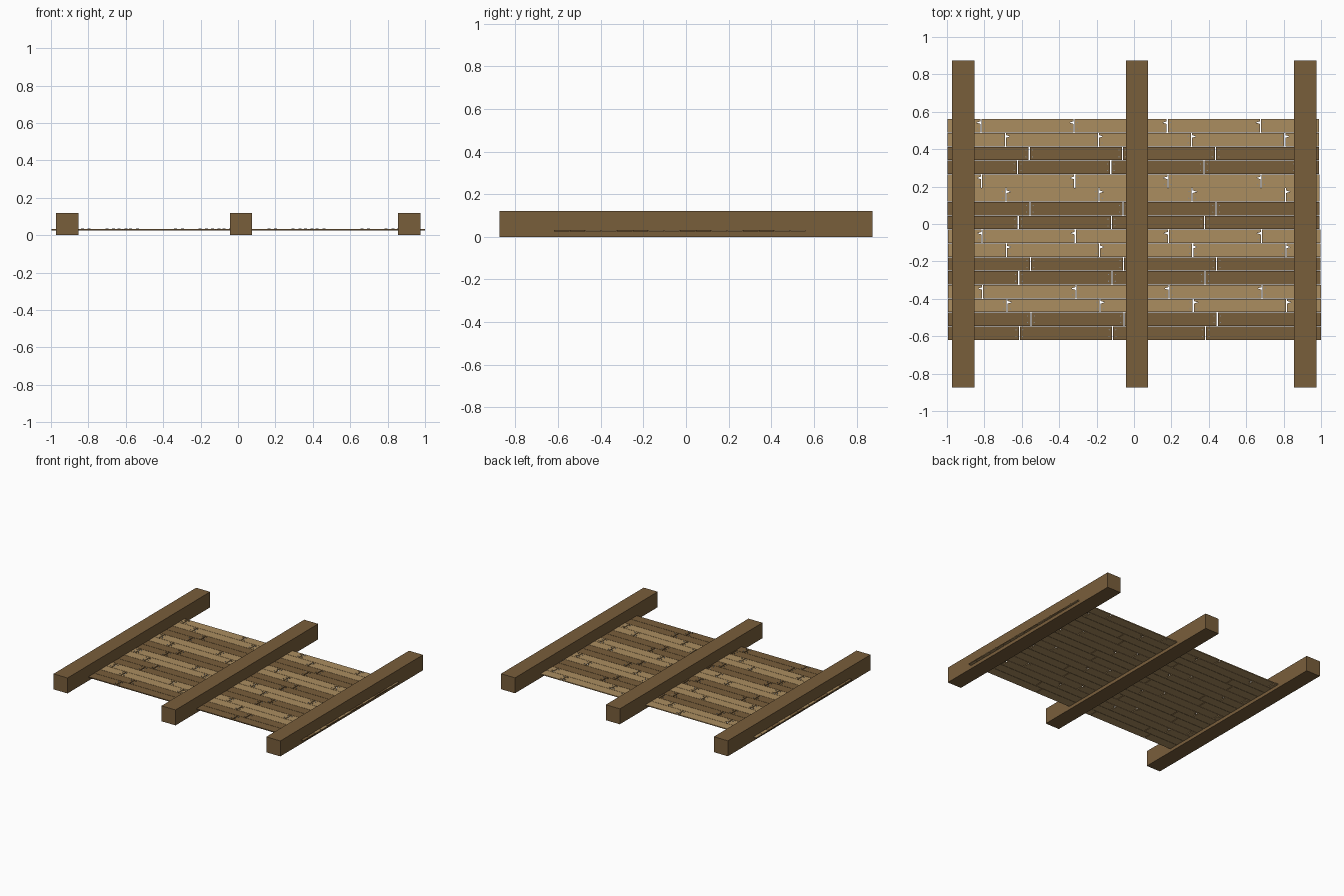
import bpy
import bmesh
import math

if "Cube" in bpy.data.objects:
    bpy.data.objects.remove(bpy.data.objects["Cube"])


def material(name, r, g, b):
    m = bpy.data.materials.new(name)
    lin = [(c / 255 / 12.92) if c < 11 else ((c / 255 + 0.055) / 1.055) ** 2.4 for c in (r, g, b)]
    m.diffuse_color = (*lin, 1)
    m.use_nodes = True
    m.node_tree.nodes["Principled BSDF"].inputs["Base Color"].default_value = m.diffuse_color
    return m


DARK = material("dark wood", 121, 94, 59)
LIGHT = material("light wood", 171, 141, 96)
IRON = material("nail iron", 140, 140, 136)


def finish(name, bm, mats):
    bmesh.ops.recalc_face_normals(bm, faces=bm.faces[:])
    me = bpy.data.meshes.new(name)
    bm.to_mesh(me)
    bm.free()
    for m in mats:
        me.materials.append(m)
    ob = bpy.data.objects.new(name, me)
    bpy.context.collection.objects.link(ob)
    return ob


def extrude_outline(bm, pts, z0, z1):
    face = bm.faces.new([bm.verts.new((x, y, z0)) for x, y in pts])
    top = bmesh.ops.extrude_face_region(bm, geom=[face], use_keep_orig=True)["geom"]
    for v in top:
        if isinstance(v, bmesh.types.BMVert):
            v.co.z = z1


# Three heavy beams running front to back
for name, x in (("left_beam", -0.912), ("middle_beam", 0.016), ("right_beam", 0.916)):
    bm = bmesh.new()
    h = 0.06
    extrude_outline(bm, [(x - h, -0.875), (x + h, -0.875), (x + h, 0.875), (x - h, 0.875)], 0, 0.12)
    finish(name, bm, [DARK])

# Sixteen rows of thin boards: two light, two dark, with staggered joints
Z0, Z1 = 0.025, 0.032
PITCH, TOP = 0.0739, 0.562
GAP, ROW_GAP = 0.003, 0.0012
FIRST_JOINT = (-0.818, -0.688, -0.56, -0.622)


def chip(x, yc, side):
    # Pointed split in the end of a board
    return [(x, yc - 0.007), (x + side * 0.022, yc), (x, yc + 0.007)]


nails = bmesh.new()
for row in range(16):
    kind, group = row % 4, row // 4
    shift = group * 0.003
    y1 = TOP - row * PITCH - ROW_GAP
    y0 = TOP - (row + 1) * PITCH + ROW_GAP
    yc = (y0 + y1) / 2
    joints = [FIRST_JOINT[kind] + shift + 0.498 * i for i in range(4)]
    joints = [j for j in joints if j < 0.97]
    left, right = -0.998 + shift * 0.5, 0.99 + shift
    stops = [left] + joints + [right]
    bm = bmesh.new()
    for i in range(len(stops) - 1):
        a = stops[i] + (GAP if i else 0)
        b = stops[i + 1] - (GAP if i < len(stops) - 2 else 0)
        pts = [(a, y0), (b, y0)]
        if kind == 0 and i < len(stops) - 2:
            pts += chip(b, yc + 0.017, -1)
        pts += [(b, y1), (a, y1)]
        if kind == 1 and i:
            pts += chip(a, yc + 0.017, 1)[::-1]
        extrude_outline(bm, pts, Z0, Z1)
    ob = finish("board_row_%02d" % (row + 1), bm, [LIGHT if kind < 2 else DARK, LIGHT])
    # The undersides are all pale
    for p in ob.data.polygons:
        if p.normal.z < -0.5:
            p.material_index = 1
    # Four nails around each joint
    for j in joints:
        for sx in (-1, 1):
            for sy in (-1, 1):
                if (kind, sx, sy) in ((0, -1, 1), (1, 1, 1)):
                    continue
                pts = [(j + sx * 0.018 + 0.0035 * math.cos(k * math.pi / 3),
                        yc + sy * 0.018 + 0.0035 * math.sin(k * math.pi / 3)) for k in range(6)]
                extrude_outline(nails, pts, Z1 - 0.002, Z1 + 0.003)
finish("nails", nails, [IRON])
